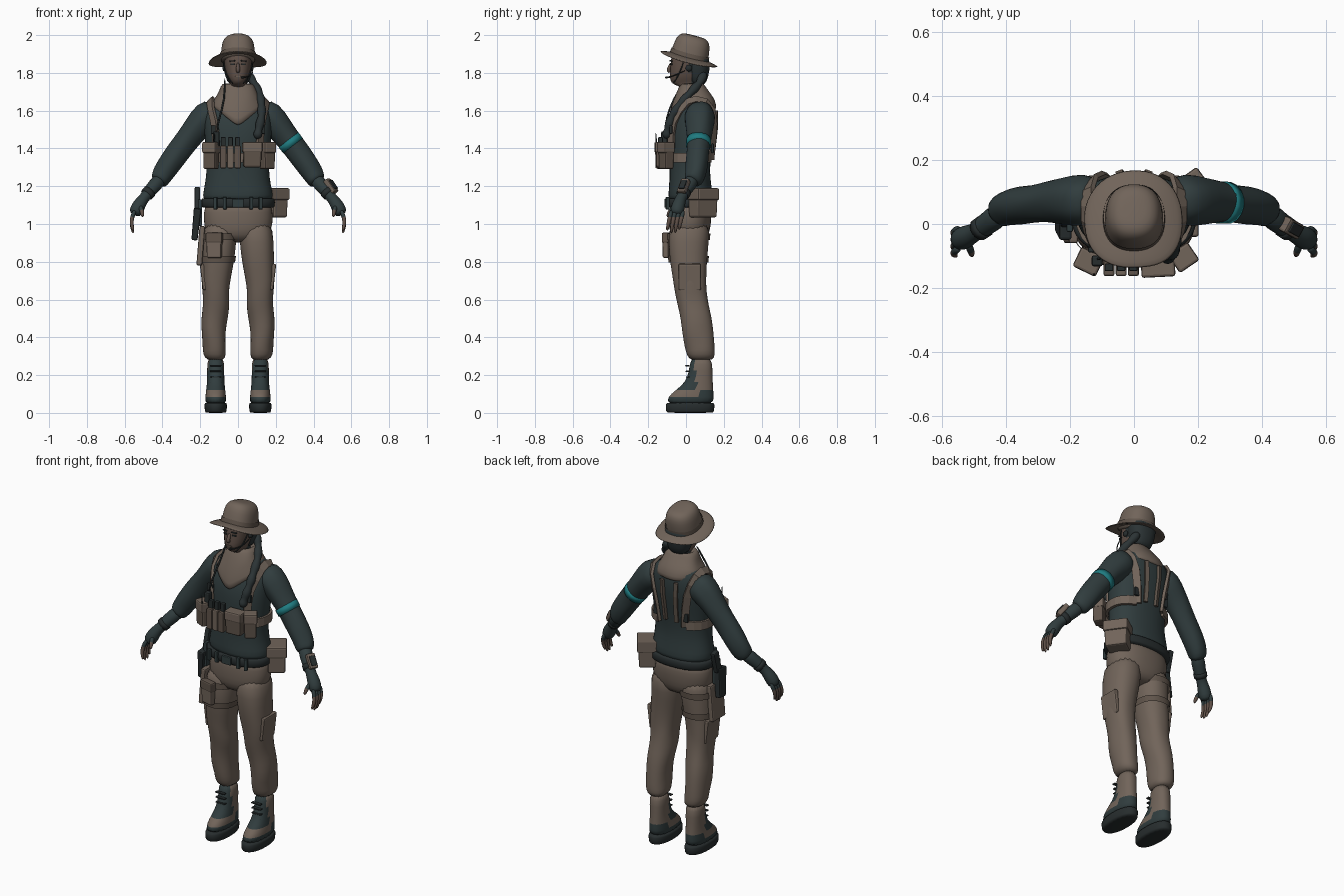
import bpy, bmesh, math
from mathutils import Vector, Matrix, noise

cube = bpy.data.objects.get("Cube")
if cube:
    bpy.data.objects.remove(cube, do_unlink=True)


def material(name, r, g, b):
    m = bpy.data.materials.new(name)
    m.diffuse_color = (r, g, b, 1)
    m.use_nodes = True
    node = m.node_tree.nodes["Principled BSDF"]
    node.inputs["Base Color"].default_value = (r, g, b, 1)
    node.inputs["Roughness"].default_value = 0.9
    return m


TAN = material("tan cloth", .165, .128, .102)
DARK = material("dark green cloth", .030, .046, .048)
SKIN = material("skin", .115, .080, .064)
TEAL = material("teal band", .014, .20, .22)
HAIR = material("dark hair", .024, .033, .035)
POUCH = material("pouch brown", .115, .088, .069)
RUBBER = material("black rubber", .020, .026, .027)


def finish(name, bm, mats, rule=None, smooth=True, subdiv=0):
    bmesh.ops.recalc_face_normals(bm, faces=bm.faces)
    for f in bm.faces:
        f.smooth = smooth
        if rule:
            f.material_index = rule(f.calc_center_median())
    me = bpy.data.meshes.new(name)
    bm.to_mesh(me)
    bm.free()
    for m in mats:
        me.materials.append(m)
    ob = bpy.data.objects.new(name, me)
    bpy.context.collection.objects.link(ob)
    if subdiv:
        ob.modifiers.new("soften", 'SUBSURF').levels = subdiv
        ob.modifiers["soften"].render_levels = subdiv
    return ob


def skin_rings(bm, rings, caps=True):
    rows = [[bm.verts.new(p) for p in ring] for ring in rings]
    n = len(rows[0])
    for a, b in zip(rows, rows[1:]):
        for i in range(n):
            bm.faces.new((a[i], a[(i + 1) % n], b[(i + 1) % n], b[i]))
    if caps:
        bm.faces.new(rows[0])
        bm.faces.new(rows[-1])


def oval(ring, angle, off=0.0):
    """Point on a rounded horizontal section (z, front, back, half width, centre x)."""
    z, yf, yb, rx = ring[:4]
    xc = ring[4] if len(ring) > 4 else 0
    c, s = math.cos(angle), math.sin(angle)
    k = (abs(c) ** 2.4 + abs(s) ** 2.4) ** (-1 / 2.4)
    return Vector((xc + (rx + off) * c * k, (yf + yb) / 2 + ((yb - yf) / 2 + off) * s * k, z))


def loft(name, rings, mats, rule=None, fold=0, side=1, caps=True, warp=None, n=20):
    bm = bmesh.new()
    pts = [[oval(r, 2 * math.pi * i / n) for i in range(n)] for r in rings]
    for row, r in zip(pts, rings):
        mid = oval(r, 0) + oval(r, math.pi)
        for p in row:
            if fold:
                d = (p - mid / 2).normalized()
                p += d * fold * noise.noise(Vector((p.x * 9, p.y * 9, p.z * 22)))
            if warp:
                warp(p)
            p.x *= side
    skin_rings(bm, pts, caps)
    return finish(name, bm, mats, rule, subdiv=1)


def tube(name, path, mats, rule=None, side=1, n=12, fold=0, subdiv=1):
    """Round tube through (x, y, z, radius) points."""
    bm = bmesh.new()
    c = [Vector(p[:3]) for p in path]
    rings = []
    for i, p in enumerate(path):
        t = (c[min(i + 1, len(c) - 1)] - c[max(i - 1, 0)]).normalized()
        u = t.cross(Vector((.1, 1, .15))).normalized()
        v = t.cross(u)
        ring = []
        for k in range(n):
            a = 2 * math.pi * k / n
            d = u * math.cos(a) + v * math.sin(a)
            q = c[i] + d * p[3]
            q += d * fold * noise.noise(q * 24)
            q.x *= side
            ring.append(q)
        rings.append(ring)
    skin_rings(bm, rings)
    return finish(name, bm, mats, rule, subdiv=subdiv)


def box(name, loc, size, mat, rot=(0, 0, 0), bevel=.008, taper=1.0):
    bm = bmesh.new()
    bmesh.ops.create_cube(bm, size=1)
    for v in bm.verts:
        if v.co.z < 0:
            v.co.xy *= taper
        v.co *= Vector(size)
    bmesh.ops.bevel(bm, geom=bm.edges[:], offset=bevel, segments=2, affect='EDGES', profile=.5)
    turn = Matrix.Rotation(rot[2], 4, 'Z') @ Matrix.Rotation(rot[1], 4, 'Y') @ Matrix.Rotation(rot[0], 4, 'X')
    bmesh.ops.transform(bm, matrix=Matrix.Translation(loc) @ turn, verts=bm.verts)
    return finish(name, bm, [mat], smooth=False)


def pouch(name, loc, size, turn=0.0, mat=POUCH, lid=TAN):
    box(name, loc, size, mat, (0, 0, turn), .009, .92)
    x, y, z = loc
    box(name + "_flap", (x, y, z + size[2] * .32), (size[0] * 1.06, size[1] * 1.12, size[2] * .42), lid, (0, 0, turn))


# torso, shirt hem to collar
SHIRT = [(1.11, -.092, .14, .183), (1.15, -.095, .142, .186), (1.21, -.088, .132, .176), (1.28, -.085, .125, .166),
         (1.36, -.09, .135, .168), (1.45, -.095, .147, .175), (1.53, -.088, .156, .18), (1.6, -.06, .155, .178),
         (1.65, -.035, .145, .15), (1.69, -.015, .125, .09)]
loft("shirt", SHIRT, [DARK], fold=.008)


def on_shirt(deg, z, off):
    for a, b in zip(SHIRT, SHIRT[1:]):
        if a[0] <= z <= b[0]:
            t = (z - a[0]) / (b[0] - a[0])
            return oval([p + (q - p) * t for p, q in zip(a, b)], math.radians(deg), off)


def strap(name, spots, width, mat, side=1, off=.006, thick=.008):
    """Flat webbing laid on the shirt through (angle, height) spots."""
    bm = bmesh.new()
    c = [on_shirt(a, z, off) for a, z in spots]
    rings = []
    for i, p in enumerate(c):
        t = (c[min(i + 1, len(c) - 1)] - c[max(i - 1, 0)]).normalized()
        out = Vector((p.x, p.y - .04, max(0, p.z - 1.58) * 2))
        out = (out - t * out.dot(t)).normalized()
        w = t.cross(out) * width / 2
        ring = [p - w - out * thick, p + w - out * thick, p + w + out * thick, p - w + out * thick]
        rings.append([Vector((q.x * side, q.y, q.z)) for q in ring])
    skin_rings(bm, rings)
    return finish(name, bm, [mat], smooth=False)


# trousers
loft("trouser_seat", [(.9, -.05, .09, .09), (.94, -.085, .122, .168), (1.0, -.092, .132, .185),
                      (1.06, -.09, .137, .183), (1.13, -.088, .13, .175)], [TAN], fold=.005)
LEG = [(1.03, -.085, .125, .085, .095), (.9, -.092, .12, .092, .1), (.8, -.085, .112, .085, .108),
       (.7, -.072, .11, .076, .115), (.64, -.06, .108, .072, .118), (.57, -.045, .12, .07, .12),
       (.5, -.03, .137, .067, .122), (.42, -.018, .146, .064, .124), (.35, -.005, .152, .065, .122),
       (.31, 0, .152, .062, .12), (.275, .018, .143, .05, .118)]
BOOT = [(.04, -.106, .149, .058, .118), (.085, -.098, .147, .055, .118), (.12, -.055, .145, .051, .118),
        (.16, -.005, .142, .046, .118), (.22, .018, .14, .045, .118), (.3, .02, .14, .047, .118)]


def boot_colour(c):
    if c.z < .075 or (c.z < .13 and c.y > .08):
        return 1
    return 1 if c.z > .13 and c.y < .045 else 0


for s, w in ((1, "left"), (-1, "right")):
    loft(w + "_trouser_leg", LEG, [TAN], fold=.014, side=s)
    box(w + "_thigh_pocket", (s * .182, .02, .72), (.025, .12, .14), TAN, (0, s * .12, 0))
    loft(w + "_boot", BOOT, [TAN, DARK], boot_colour, side=s)
    loft(w + "_boot_sole", [(0, -.1, .145, .053, .118), (.004, -.106, .15, .058, .118),
                            (.05, -.11, .152, .061, .118), (.056, -.1, .148, .055, .118)], [RUBBER], side=s)
    for i in range(4):
        box(f"{w}_boot_lace_{i}", (s * .118, .012 - .002 * i, .16 + .03 * i), (.06, .02, .007), RUBBER, bevel=.002)

# arms, gloves and fingers
ARM = [(.11, .07, 1.6, .07), (.165, .075, 1.575, .085), (.22, .072, 1.51, .073), (.26, .068, 1.455, .064),
       (.31, .064, 1.39, .06), (.355, .06, 1.325, .062), (.395, .052, 1.265, .058), (.415, .04, 1.235, .05),
       (.425, .032, 1.222, .038)]
FOREARM = [(.4, .045, 1.25, .036), (.44, .015, 1.205, .04), (.475, -.012, 1.165, .033), (.495, -.025, 1.14, .028),
           (.515, -.035, 1.115, .034), (.535, -.045, 1.08, .039), (.55, -.052, 1.045, .032)]
for s, w in ((1, "left"), (-1, "right")):
    tube(w + "_sleeve", ARM, [DARK], side=s, n=16, fold=.012)
    tube(w + "_forearm_glove", FOREARM, [DARK], side=s)
    tube(w + "_glove_cuff", [(.468, -.007, 1.172, .037), (.484, -.018, 1.154, .036)], [RUBBER], side=s, subdiv=0)
    for i in range(4):
        y, drop = -.082 + .021 * i, (.0, .014, .012, -.006)[i]
        tube(f"{w}_finger_{i}", [(.545, y + .006, 1.075, .013), (.562, y - .004, 1.035, .012),
                                 (.565, y - .012, 1.0 - drop / 2, .011), (.553, y - .018, .962 - drop, .008)],
             [SKIN, DARK], lambda c: int(c.z > 1.025), s, 8)
    tube(w + "_thumb", [(.52, -.055, 1.1, .014), (.508, -.085, 1.07, .013), (.505, -.1, 1.035, .009)],
         [SKIN, DARK], lambda c: int(c.z > 1.075), s, 8)
tube("arm_band", [(.268, .067, 1.445, .067), (.292, .066, 1.414, .066)], [TEAL], n=16, subdiv=0)
box("wrist_device", (.492, -.012, 1.2), (.03, .05, .085), TAN, (0, -.65, -.5))
box("wrist_screen", (.503, -.016, 1.207), (.016, .034, .055), RUBBER, (0, -.65, -.5), .003)

# head, face and hair
HEAD = [(1.66, .0, .09, .052), (1.725, -.015, .09, .05), (1.738, -.072, .085, .035), (1.765, -.086, .095, .054),
        (1.8, -.085, .105, .066), (1.85, -.08, .112, .073), (1.9, -.078, .115, .074), (1.94, -.05, .09, .055)]
loft("head", HEAD, [SKIN, HAIR], lambda c: int(c.y > .025 and c.z > 1.7), n=24)
tube("nose", [(0, -.076, 1.855, .007), (0, -.088, 1.83, .011), (0, -.095, 1.812, .013), (0, -.082, 1.803, .01)], [SKIN], n=8)
box("lips", (0, -.084, 1.778), (.034, .012, .011), POUCH, bevel=.004)
for s, w in ((1, "left"), (-1, "right")):
    box(w + "_eye", (s * .029, -.078, 1.845), (.024, .009, .009), RUBBER, (0, 0, s * .3), .003)
    box(w + "_eyebrow", (s * .03, -.079, 1.863), (.032, .009, .006), HAIR, (0, s * .1, s * .3), .002)
    tube(w + "_ear_piece", [(s * .062, .015, 1.825, .022), (s * .084, .015, 1.825, .017)], [RUBBER], n=10)
    tube(w + "_chin_cord", [(s * .078, -.01, 1.87, .004), (s * .068, -.035, 1.79, .004), (s * .02, -.075, 1.735, .004)], [RUBBER], n=6)
tube("microphone_boom", [(.08, 0, 1.815, .004), (.072, -.06, 1.785, .004), (.035, -.102, 1.775, .004), (.015, -.108, 1.775, .009)], [RUBBER], n=6)
loft("back_hair", [(1.73, .03, .1, .05), (1.78, .0, .12, .07), (1.85, .0, .125, .08), (1.9, .0, .12, .078)], [HAIR], fold=.008)
braid = [(.05, .1, 1.8), (.085, .07, 1.745), (.115, .02, 1.69), (.125, -.035, 1.63), (.125, -.075, 1.57), (.11, -.098, 1.5), (.1, -.105, 1.45)]
knots = []
for a, b in zip(braid, braid[1:]):
    for t, r in ((0, .017), (.35, .027), (.7, .026)):
        knots.append((*Vector(a).lerp(Vector(b), t), r))
tube("braid", knots + [(*braid[-1], .008)], [HAIR], n=8)

# brimmed hat, leaning back
tilt = Matrix.Translation((0, .016, 1.88)) @ Matrix.Rotation(-.26, 4, 'X')


def lean(p):
    p.z -= .9 * p.x * p.x
    p.xyz = tilt @ p


loft("hat_crown", [(-.02, -.1, .1, .09), (.0, -.102, .102, .093), (.05, -.098, .098, .089), (.09, -.092, .09, .084),
                   (.116, -.075, .072, .066), (.122, -.04, .04, .035)], [TAN], warp=lean, n=24)
loft("hat_band", [(.006, -.106, .106, .097), (.03, -.104, .104, .095)], [POUCH], warp=lean, caps=False, n=24)
loft("hat_brim", [(.008, -.095, .095, .088), (.004, -.125, .122, .122), (-.004, -.157, .157, .156),
                  (-.012, -.157, .157, .156), (-.008, -.12, .12, .12), (-.004, -.095, .095, .088)],
     [TAN], warp=lean, caps=False, fold=.006, n=28)


# scarf with a hanging front point
def droop(p):
    d = max(0, (.03 - p.y) / .1) * max(0, 1 - abs(p.x) / .13) * max(0, (1.72 - p.z) / .1)
    p.z -= d * .09
    p.y -= d * .028


loft("scarf", [(1.71, .02, .075, .05), (1.755, -.018, .088, .068), (1.73, -.035, .1, .092), (1.69, -.05, .13, .105),
               (1.655, -.06, .152, .135), (1.61, -.074, .162, .14), (1.605, -.05, .15, .12)],
     [TAN], fold=.014, warp=droop, n=28)

# harness webbing
for s, w in ((1, "left"), (-1, "right")):
    strap(w + "_shoulder_strap", [(-52, 1.4), (-52, 1.47), (-50, 1.54), (-44, 1.6), (-28, 1.645), (0, 1.658),
                                  (30, 1.645), (48, 1.6), (56, 1.53), (60, 1.44), (62, 1.34)], .042, TAN, s)
    strap(w + "_inner_back_strap", [(76, 1.6), (77, 1.52), (78, 1.44), (78, 1.36)], .022, POUCH, s)
    strap(w + "_side_strap", [(a, 1.35) for a in range(-90, 70, 15)], .05, TAN, s)
    box(w + "_back_buckle", on_shirt(90 - s * 30, 1.4, .012), (.035, .014, .05), RUBBER, bevel=.004)
    box(w + "_front_buckle", on_shirt(-90 + s * 38, 1.5, .012), (.04, .016, .045), RUBBER, bevel=.004)

# chest pouches
pouch("right_chest_pouch", (-.142, -.118, 1.36), (.075, .06, .14), -.45)
for i in range(3):
    x = -.078 + i * .038
    box(f"magazine_{i}", (x, -.135, 1.41), (.026, .024, .1), RUBBER, bevel=.004)
    box(f"magazine_pouch_{i}", (x, -.135, 1.355), (.034, .055, .12), (POUCH, TAN)[i % 2], bevel=.006)
pouch("centre_chest_pouch", (.075, -.132, 1.365), (.1, .06, .13), .05)
pouch("left_chest_pouch", (.155, -.105, 1.36), (.07, .06, .14), .6)
box("chest_radio", (-.115, -.115, 1.45), (.035, .035, .08), RUBBER)
tube("radio_aerial", [(-.125, -.155, 1.4, .005), (-.125, -.16, 1.49, .004)], [RUBBER], n=6)
tube("radio_cable", [(-.115, -.11, 1.48, .006), (-.1, -.105, 1.56, .006), (-.07, -.07, 1.66, .006), (-.07, .01, 1.78, .006)], [RUBBER], n=6)

# belt and hip gear
loft("belt", [(1.085, -.1, .146, .19), (1.088, -.104, .15, .195), (1.135, -.104, .152, .197), (1.138, -.1, .146, .19)], [RUBBER], n=28)
box("belt_buckle", (0, -.106, 1.11), (.06, .016, .045), DARK, bevel=.004)
for i, x in enumerate((-.12, -.07, .07, .12)):
    box(f"belt_loop_{i}", (x, -.098, 1.11), (.02, .018, .065), DARK, (0, 0, x * 2), .004)
pouch("hip_pouch", (.19, .09, 1.11), (.13, .1, .15), -.95, TAN, TAN)

# thigh holster
loft("upper_thigh_strap", [(.915, -.1, .128, .1, .1), (.95, -.1, .13, .099, .098)], [POUCH], side=-1, caps=False)
loft("lower_thigh_strap", [(.795, -.094, .12, .093, .108), (.83, -.096, .122, .095, .105)], [POUCH], side=-1, caps=False)
box("holster_plate", (-.197, .0, .885), (.03, .12, .21), TAN, (0, .08, 0))
pouch("thigh_pouch", (-.125, -.1, .885), (.085, .035, .13), -.25, TAN, POUCH)
box("holster", (-.222, -.005, 1.0), (.04, .075, .17), RUBBER, (.1, .1, 0), taper=.8)
box("pistol_grip", (-.215, .025, 1.13), (.03, .045, .13), RUBBER, (-.25, 0, 0))
box("holster_hanger", (-.2, 0, 1.06), (.02, .05, .14), DARK, bevel=.005)
